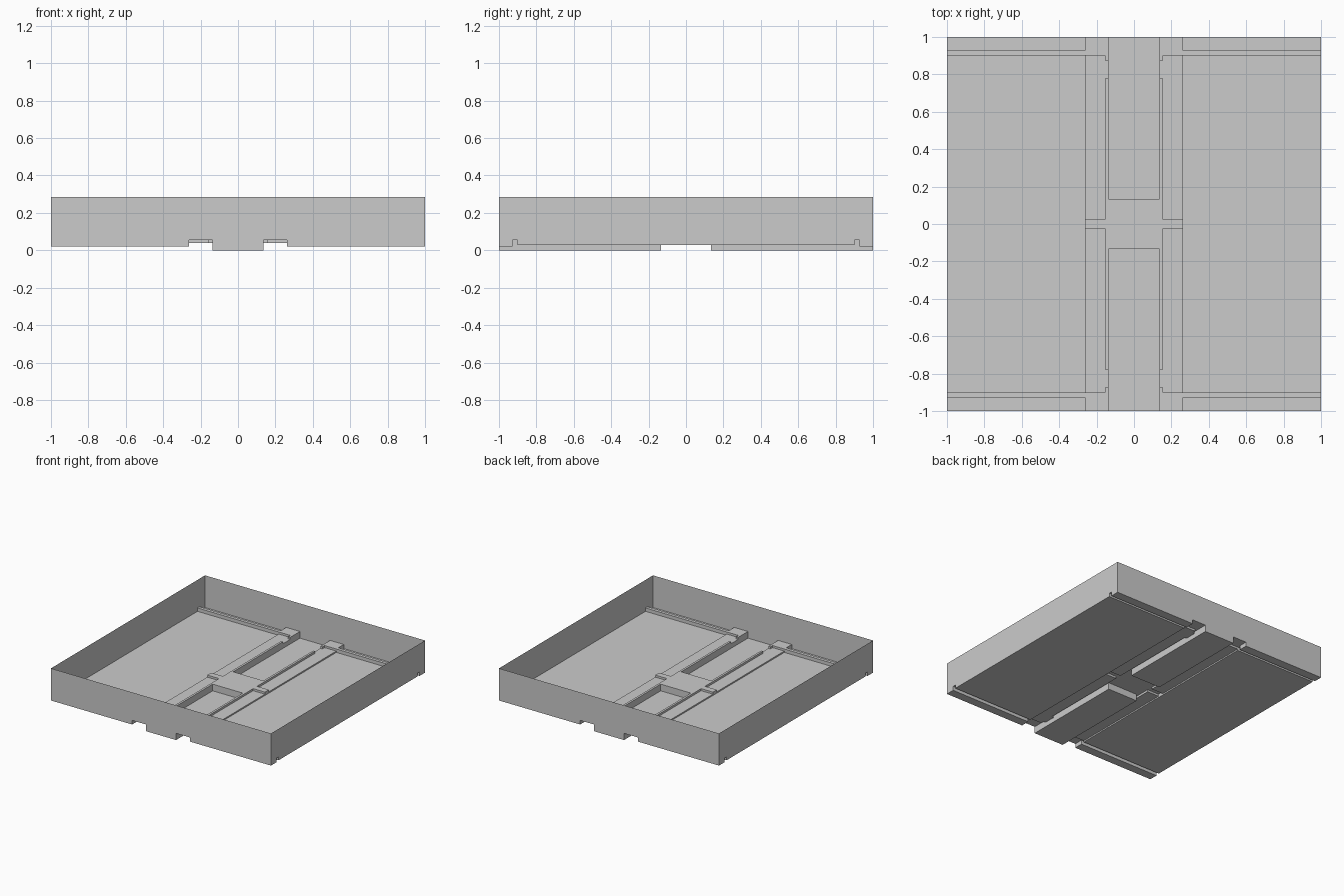
import bpy, bmesh

if "Cube" in bpy.data.objects:
    bpy.data.objects.remove(bpy.data.objects["Cube"])

# Levels of the pressed sheet
RIM, FLOOR, EDGE, RAISED, SHELF, PIT = 0.285, 0.027, 0.021, 0.055, 0.038, 0.0


def mirrored(vals):
    return [-v for v in reversed(vals)] + vals


XS = mirrored([0.137, 0.155, 0.262, 1.0])
YS = mirrored([0.025, 0.133, 0.779, 0.873, 0.902, 0.928, 1.0])


def level(x, y):
    """Height of the sheet at a point; outside the plan it is the rim."""
    x, y = abs(x), abs(y)
    if x > 1 or y > 1:
        return RIM
    if x < 0.137:                      # sunken pads and raised centre plate
        return PIT if y > 0.133 else RAISED
    if x < 0.155:                      # narrow lip with a gap near the ends
        return SHELF if 0.779 < y < 0.873 else RAISED
    if x < 0.262:                      # long shelves, cross bridge, end blocks
        return SHELF if 0.025 < y < 0.902 else RAISED
    if y < 0.902:                      # wide side panels
        return FLOOR
    return RAISED if y < 0.928 else EDGE   # cross ribs, border strip


def mids(vals):
    ends = [vals[0] - 1] + vals + [vals[-1] + 1]
    return [(a + b) / 2 for a, b in zip(ends, ends[1:])]


def finish(bm, name):
    bmesh.ops.remove_doubles(bm, verts=bm.verts[:], dist=1e-5)
    bmesh.ops.dissolve_limit(bm, angle_limit=0.01, verts=bm.verts[:], edges=bm.edges[:])
    bmesh.ops.triangulate(bm, faces=[f for f in bm.faces if len(f.verts) > 4])
    me = bpy.data.meshes.new(name)
    bm.to_mesh(me)
    bm.free()
    bpy.context.collection.objects.link(bpy.data.objects.new(name, me))


floor, walls = bmesh.new(), bmesh.new()


def quad(bm, pts):
    bm.faces.new([bm.verts.new(p) for p in pts])


mx, my = mids(XS), mids(YS)

# Flat floor areas
for x0, x1, cx in zip(XS, XS[1:], mx[1:]):
    for y0, y1, cy in zip(YS, YS[1:], my[1:]):
        z = level(cx, cy)
        quad(floor, [(x0, y0, z), (x1, y0, z), (x1, y1, z), (x0, y1, z)])

# Steps across x (outermost ones are the side walls)
for i, x in enumerate(XS):
    for y0, y1, cy in zip(YS, YS[1:], my[1:]):
        a, b = level(mx[i], cy), level(mx[i + 1], cy)
        if a != b:
            quad(walls if abs(x) == 1 else floor,
                 [(x, y0, a), (x, y0, b), (x, y1, b), (x, y1, a)])

# Steps across y (outermost ones are the front and back walls)
for j, y in enumerate(YS):
    for x0, x1, cx in zip(XS, XS[1:], mx[1:]):
        a, b = level(cx, my[j]), level(cx, my[j + 1])
        if a != b:
            quad(walls if abs(y) == 1 else floor,
                 [(x0, y, a), (x1, y, a), (x1, y, b), (x0, y, b)])

finish(floor, "stepped_floor")
finish(walls, "perimeter_walls")
